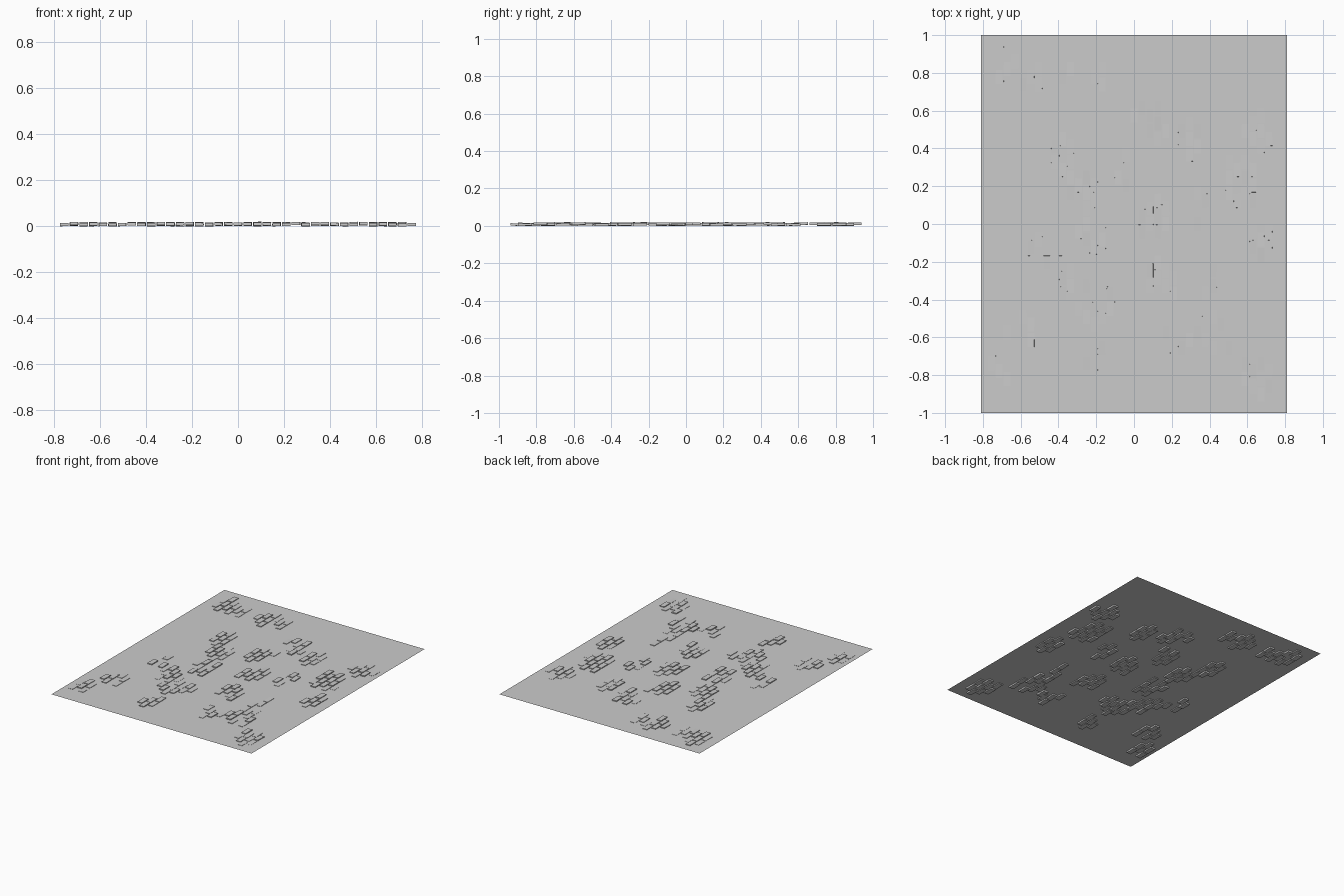
import bpy, bmesh, math, random
from mathutils import Matrix, Euler, Vector

if "Cube" in bpy.data.objects:
    bpy.data.objects.remove(bpy.data.objects["Cube"])

random.seed(7)
W, L, PLANE_Z = 1.62, 2.0, 0.012
BX, BY, BZ = 0.036, 0.074, 0.013      # brick size
PX, PY = 0.042, 0.082                 # running bond spacing


def finish(bm, name):
    me = bpy.data.meshes.new(name)
    bm.to_mesh(me)
    bm.free()
    ob = bpy.data.objects.new(name, me)
    bpy.context.collection.objects.link(ob)
    return ob


# flat plaster sheet
bm = bmesh.new()
bmesh.ops.create_grid(bm, x_segments=1, y_segments=1, size=0.5,
                      matrix=Matrix.Translation((0, 0, PLANE_Z)) @ Matrix.Diagonal((W, L, 1, 1)))
finish(bm, "plaster_sheet")

# patches of brickwork showing through: centre x, centre y, half extents
patches = [
    (0.67, 0.49, .10, .12), (0.57, 0.22, .12, .15), (0.67, -0.08, .07, .12),
    (0.29, 0.46, .08, .10), (0.08, 0.53, .10, .12), (-0.27, 0.78, .12, .12),
    (-0.54, 0.81, .08, .10), (-0.38, 0.38, .08, .12), (-0.02, 0.30, .10, .10),
    (0.10, 0.03, .09, .10), (0.35, 0.08, .07, .10), (0.42, -0.35, .08, .12),
    (0.15, -0.30, .08, .12), (0.43, -0.58, .10, .12), (0.22, -0.62, .08, .12),
    (-0.22, -0.08, .10, .10), (-0.27, 0.18, .10, .10), (-0.20, -0.42, .12, .12),
    (-0.36, -0.29, .08, .12), (-0.51, -0.15, .08, .08), (-0.20, -0.72, .08, .08),
    (-0.60, -0.55, .08, .09), (-0.70, -0.78, .07, .10), (0.66, -0.80, .09, .12),
    (-0.68, 0.82, .08, .09),
]

# bricks, aligned to one running bond grid
bm = bmesh.new()
nx, ny = int(W / 2 / PX), int(L / 2 / PY)
for i in range(-nx, nx + 1):
    for j in range(-ny, ny + 1):
        x, y = i * PX, (j + 0.5 * (i % 2)) * PY
        if abs(x) > 0.785 or abs(y) > 0.94:
            continue
        if not any(((x - px) / rx) ** 2 + ((y - py) / ry) ** 2 < 1 for px, py, rx, ry in patches):
            continue
        if random.random() < 0.12:
            continue
        z = 0.0075 + random.uniform(-0.001, 0.005)
        tilt = Euler([math.radians(random.uniform(-1.5, 1.5)) for _ in range(3)]).to_matrix().to_4x4()
        r = bmesh.ops.create_cube(bm, size=1, matrix=Matrix.Translation((x, y, z)) @ tilt
                                  @ Matrix.Diagonal((BX, BY, BZ, 1)))
        for v in r["verts"]:
            v.co.z = max(v.co.z, 0.0)
finish(bm, "exposed_bricks")
